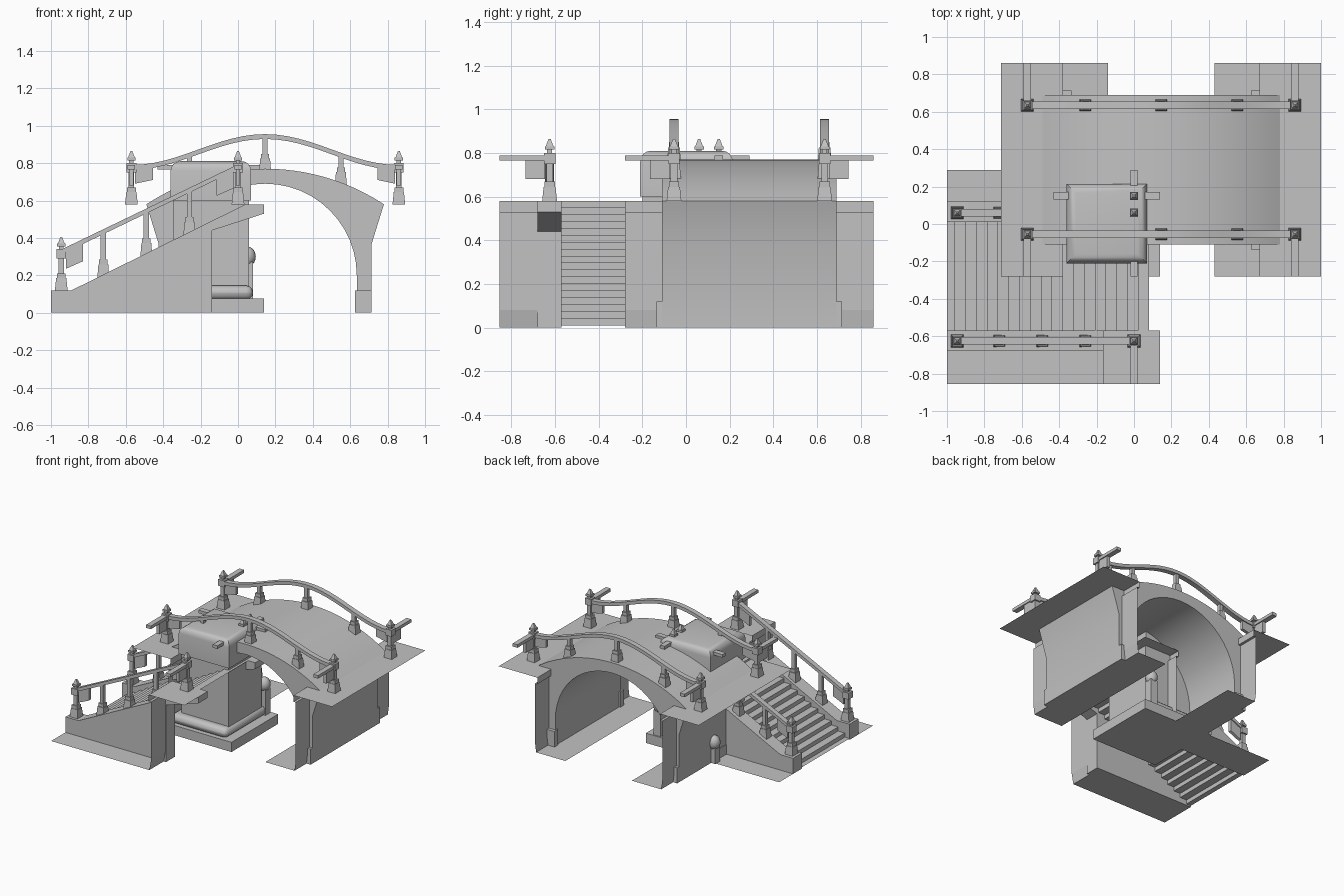
import bpy, bmesh, math

if "Cube" in bpy.data.objects:
    bpy.data.objects.remove(bpy.data.objects["Cube"])

stone = bpy.data.materials.new("grey stone")
stone.diffuse_color = (0.54, 0.54, 0.54, 1)
stone.use_nodes = True
stone.node_tree.nodes["Principled BSDF"].inputs["Base Color"].default_value = stone.diffuse_color
CX = 0.145  # bridge centre line in x


def finish(name, bm, smooth=False, bevel=0, segs=3):
    me = bpy.data.meshes.new(name)
    bm.to_mesh(me)
    bm.free()
    ob = bpy.data.objects.new(name, me)
    bpy.context.collection.objects.link(ob)
    me.materials.append(stone)
    if bevel:
        m = ob.modifiers.new("bevel", 'BEVEL')
        m.width, m.segments = bevel, segs
    if smooth:
        bpy.ops.object.select_all(action='DESELECT')
        ob.select_set(True)
        bpy.context.view_layer.objects.active = ob
        bpy.ops.object.shade_smooth_by_angle(angle=math.radians(35))
    return ob


def sheet(name, prof, y0, y1, smooth=False):
    """open strip: xz profile swept along y"""
    bm = bmesh.new()
    a = [bm.verts.new((x, y0, z)) for x, z in prof]
    b = [bm.verts.new((x, y1, z)) for x, z in prof]
    for i in range(len(prof) - 1):
        bm.faces.new((a[i], a[i + 1], b[i + 1], b[i]))
    bm.normal_update()
    if sum(f.normal.z * f.calc_area() for f in bm.faces) < 0:
        bmesh.ops.reverse_faces(bm, faces=bm.faces[:])
    return finish(name, bm, smooth)


def prism(name, prof, y0, y1, smooth=False):
    """closed xz polygon extruded along y"""
    bm = bmesh.new()
    f = bm.faces.new([bm.verts.new((x, y0, z)) for x, z in prof])
    r = bmesh.ops.extrude_face_region(bm, geom=[f])
    for v in r['geom']:
        if isinstance(v, bmesh.types.BMVert):
            v.co.y = y1
    bm.faces.new(list(reversed([v for v in bm.verts[:len(prof)]]))) if f not in bm.faces[:] else None
    bmesh.ops.recalc_face_normals(bm, faces=bm.faces[:])
    return finish(name, bm, smooth)


def add_box(bm, x0, x1, y0, y1, z0, z1, shrink=1.0):
    cx, cy = (x0 + x1) / 2, (y0 + y1) / 2
    hx, hy = (x1 - x0) / 2, (y1 - y0) / 2
    rings = [[bm.verts.new((cx + sx * hx * k, cy + sy * hy * k, z))
              for sx, sy in ((-1, -1), (1, -1), (1, 1), (-1, 1))]
             for z, k in ((z0, 1), (z1, shrink))]
    lo, hi = rings
    bm.faces.new(lo[::-1])
    bm.faces.new(hi)
    for i in range(4):
        j = (i + 1) % 4
        bm.faces.new((lo[i], lo[j], hi[j], hi[i]))
    return hi


def box(name, *d, bevel=0, smooth=False):
    bm = bmesh.new()
    add_box(bm, *d)
    return finish(name, bm, smooth, bevel)


def col(bm, x, y, z0, z1, w, shrink=1.0):
    add_box(bm, x - w, x + w, y - w, y + w, z0, z1, shrink)


def end_post(name, x, y, z):
    bm = bmesh.new()
    col(bm, x, y, z, z + .065, .034, .8)
    col(bm, x, y, z + .065, z + .09, .024)
    col(bm, x, y, z + .09, z + .17, .015)
    col(bm, x, y, z + .17, z + .22, .026)
    col(bm, x, y, z + .22, z + .235, .012)
    col(bm, x, y, z + .235, z + .25, .022)
    col(bm, x, y, z + .25, z + .285, .018, .25)
    finish(name, bm)


def mid_post(name, x, y, z, top):
    bm = bmesh.new()
    col(bm, x, y, z - .03, z + .055, .033, .8)
    col(bm, x, y, z + .055, z + .08, .022)
    col(bm, x, y, z + .08, top, .014)
    finish(name, bm)


def rail(name, pts, y):
    prism(name, [(x, z + .013) for x, z in pts] +
          [(x, z - .013) for x, z in reversed(pts)], y - .02, y + .02, True)


def stub(name, x, y, yend):
    """short level rail to the tile edge, with a hanging panel"""
    d = 1 if yend > y else -1
    box(name, x - .02, x + .02, min(y, yend), max(y, yend), .765, .789)
    p = sorted((y + d * .02, y + d * .11))
    box(name + "_panel", x - .012, x + .012, p[0], p[1], .68, .77)


# ---- arched bridge ----
R = 1.156
def deck(x):
    return .77 - R + math.sqrt(R * R - (x - CX) ** 2)

N = 24
top = [(CX + .635 * (2 * i / N - 1), deck(CX + .635 * (2 * i / N - 1))) for i in range(N + 1)]
arch = [(CX + .49 * math.cos(math.pi * i / N), .2 + .49 * math.sin(math.pi * i / N))
        for i in range(N + 1)]
prism("bridge_arch", top + [(CX + .57, .37), (CX + .57, 0), (CX + .49, 0)] + arch +
      [(CX - .49, 0), (CX - .57, 0), (CX - .57, .37)], -.11, .69, True)

bank = [(.285, 0), (.535, 0), (.545, .08), (.545, .53), (.525, .53), (.525, .58), (.855, .58)]
for s, side in ((1, "right"), (-1, "left")):
    sheet("canal_bank_" + side, [(CX + s * x, z) for x, z in bank], -.28, .86)
    # footing blocks at the arch ends
    xs = sorted((CX + s * .48, CX + s * .57))
    box("footing_front_" + side, xs[0], xs[1], -.135, -.09, 0, .12)
    box("footing_back_" + side, xs[0], xs[1], .67, .715, 0, .12)

# ---- bridge railings ----
def rail_z(x):
    return .777 + .165 * (.5 + .5 * math.cos(math.pi * (x - CX) / .715))

for y, yend, tag in ((-.055, -.28, "front"), (.635, .86, "back")):
    rail("bridge_rail_" + tag, [(CX - .715 + 1.43 * i / 24, rail_z(CX - .715 + 1.43 * i / 24))
                                for i in range(25)], y)
    for x in (-.26, CX, .55):
        mid_post("bridge_baluster_" + tag, x, y, deck(x), rail_z(x))
    for s in (-1, 1):
        x = CX + s * .715
        end_post("bridge_post_" + tag, x, y, .58)
        stub("bridge_rail_end_" + tag, x, y, yend)
        p = [(x - s * .02, .69), (x - s * .02, .78), (x - s * .115, .79), (x - s * .115, .71)]
        prism("bridge_panel_" + tag, p, y - .012, y + .012)

# ---- staircase ----
n = 18
run = 1.04 / n
steps = [(-1, .01), (-.96, .01)]
for i in range(n):
    x, z = -.96 + i * run, .01 + (i + 1) * .57 / n
    steps += [(x, z), (x + run, z)]
sheet("stair_steps", steps, -.57, .01)
side = [(-1, 0), (-1, .12), (-.89, .12), (.04, .58), (.14, .58), (.14, .53), (-.14, .44), (-.14, 0)]
ground = [(-1, 0), (-.16, 0), (-.145, .08), (-.145, .53), (-.165, .53), (-.165, .58), (.14, .58)]
for tag, a, b, g0, g1, y, yend in (("front", -.68, -.57, -.855, -.57, -.625, -.855),
                                   ("back", .01, .12, .01, .29, .06, .29)):
    prism("stair_parapet_" + tag, side, a, b)
    sheet("stair_ground_" + tag, ground, g0, g1)
    end_post("stair_lower_post_" + tag, -.945, y, .12)
    end_post("stair_upper_post_" + tag, 0, y, .58)
    rail("stair_rail_" + tag, [(-.945, .325), (0, .78)], y)
    for x in (-.72, -.49, -.26):
        mid_post("stair_baluster_" + tag, x, y, .12 + (x + .89) * .494, .325 + (x + .945) * .481)
    for x, z in ((-.92, .335), (-.115, .725)):
        prism("stair_panel_" + tag, [(x, z - .1), (x, z), (x + .09, z + .043), (x + .09, z - .06)],
              y - .012, y + .012)
    stub("stair_rail_end_" + tag, 0, y, yend)

# ---- corner tower under the bridge ----
box("tower_slab", -.43, .14, -.28, .29, 0, .075)
box("tower_kerb", -.40, .08, -.26, .25, .07, .145, bevel=.035, smooth=True)
box("tower_body", -.345, .06, -.2, .2, .08, .62)
# hood with rounded top edges and crisp corners
bm = bmesh.new()
hi = add_box(bm, -.36, .07, -.21, .215, .6, .81)
edges = [e for e in bm.edges if all(v in hi for v in e.verts)]
bmesh.ops.bevel(bm, geom=edges, offset=.05, segments=4, profile=.5, affect='EDGES')
finish("tower_hood", bm, True)
end_post("tower_post", 0, .15, .58)
box("tower_rail_x", -.43, .14, .13, .17, .765, .789)
box("tower_rail_y", -.02, .02, -.28, .15, .765, .789)

# rounded bollards beside the tower
for x, y, z in ((.05, .25, .30), (-.43, .27, .15)):
    bm = bmesh.new()
    bmesh.ops.create_uvsphere(bm, u_segments=16, v_segments=10, radius=.045)
    for v in bm.verts:
        v.co = (x + v.co.x, y + v.co.y, z + v.co.z * 1.2)
    finish("bollard_ball", bm, True)
    box("bollard_stem", x - .03, x + .03, y - .03, y + .03, .0, z - .03)
